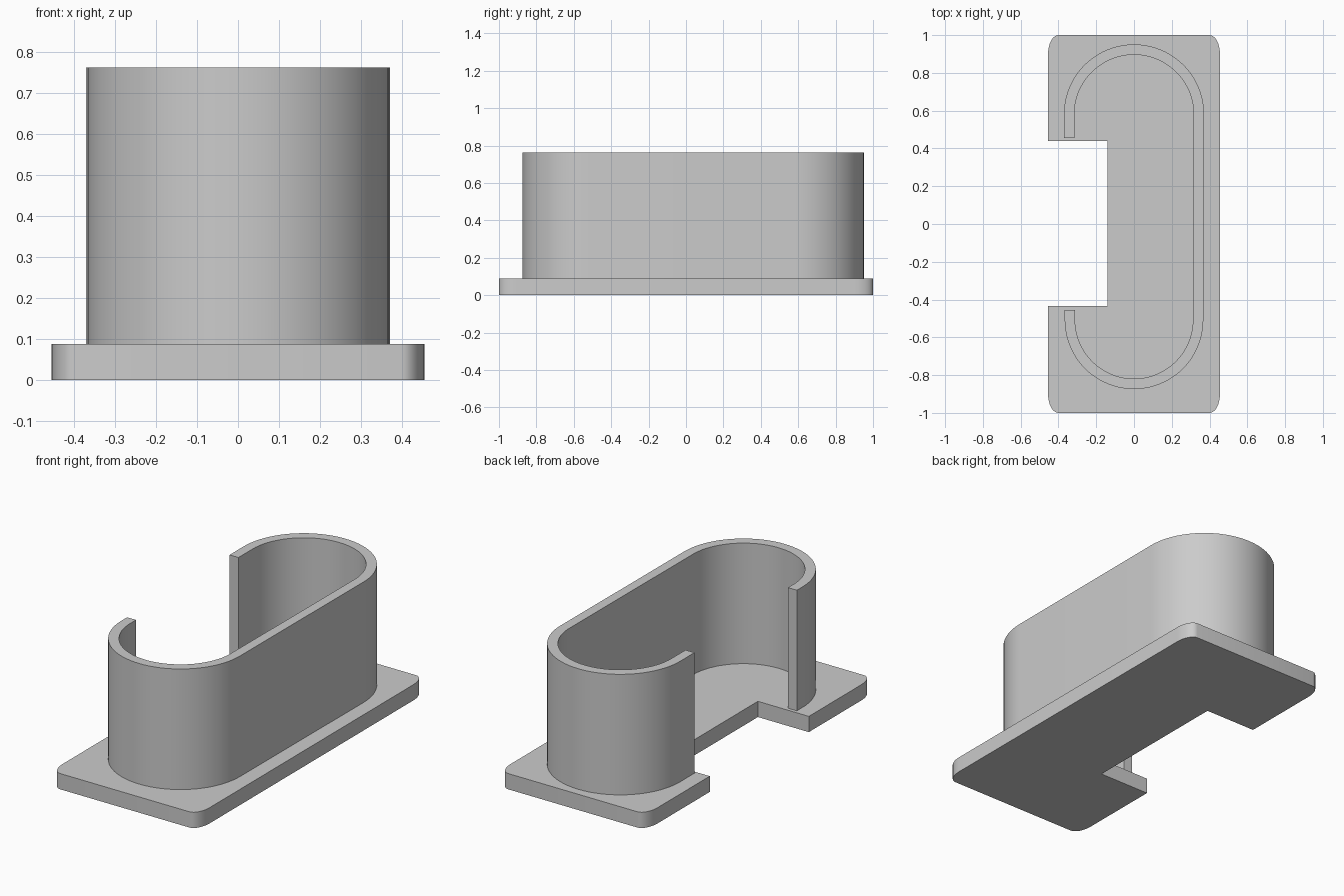
import bpy, bmesh
from math import cos, sin, radians

cube = bpy.data.objects.get("Cube")
if cube:
    bpy.data.objects.remove(cube, do_unlink=True)

# Single grey material
GREY = (0.6, 0.6, 0.6, 1)
grey = bpy.data.materials.new("plain_grey")
grey.use_nodes = True
grey.diffuse_color = GREY
grey.node_tree.nodes["Principled BSDF"].inputs["Base Color"].default_value = GREY


def arc(cx, cy, rx, ry, start, end, steps):
    angles = [radians(start + (end - start) * i / steps) for i in range(steps + 1)]
    return [(cx + rx * cos(a), cy + ry * sin(a)) for a in angles]


def extrude_profile(name, points, bottom, top):
    """Raise a closed flat outline into a solid."""
    bm = bmesh.new()
    face = bm.faces.new([bm.verts.new((x, y, bottom)) for x, y in points])
    raised = bmesh.ops.extrude_face_region(bm, geom=[face])["geom"]
    bmesh.ops.translate(bm, vec=(0, 0, top - bottom),
                        verts=[g for g in raised if isinstance(g, bmesh.types.BMVert)])
    bmesh.ops.recalc_face_normals(bm, faces=bm.faces)
    mesh = bpy.data.meshes.new(name)
    bm.to_mesh(mesh)
    bm.free()
    mesh.materials.append(grey)
    obj = bpy.data.objects.new(name, mesh)
    bpy.context.collection.objects.link(obj)
    bpy.ops.object.select_all(action="DESELECT")
    obj.select_set(True)
    bpy.context.view_layer.objects.active = obj
    bpy.ops.object.shade_smooth_by_angle(angle=radians(30))
    return obj


# Base plate with rounded corners and a notch in its right side
HALF_X, HALF_Y, BASE_TOP = 0.455, 1.0, 0.088
RX, RY = 0.055, 0.1
cx, cy = HALF_X - RX, HALF_Y - RY
plate = (arc(cx, -cy, RX, RY, -90, 0, 8)
         + arc(cx, cy, RX, RY, 0, 90, 8)
         + arc(-cx, cy, RX, RY, 90, 180, 8)
         + [(-HALF_X, 0.44), (-0.14, 0.44), (-0.14, -0.435), (-HALF_X, -0.435)]
         + arc(-cx, -cy, RX, RY, 180, 270, 8))
extrude_profile("base_plate", plate, 0, BASE_TOP)


# Upright wall, a long rounded loop left open above the notch
def wall_line(inset):
    back, front = 0.371 - inset, 0.367 - inset
    return ([(-back, 0.455)]
            + arc(0, 0.58, back, back, 180, 0, 40)
            + arc(0, -0.507, front, front, 0, -180, 40)
            + [(-front, -0.455)])


extrude_profile("curved_wall", wall_line(0) + wall_line(0.055)[::-1], BASE_TOP - 0.008, 0.762)
